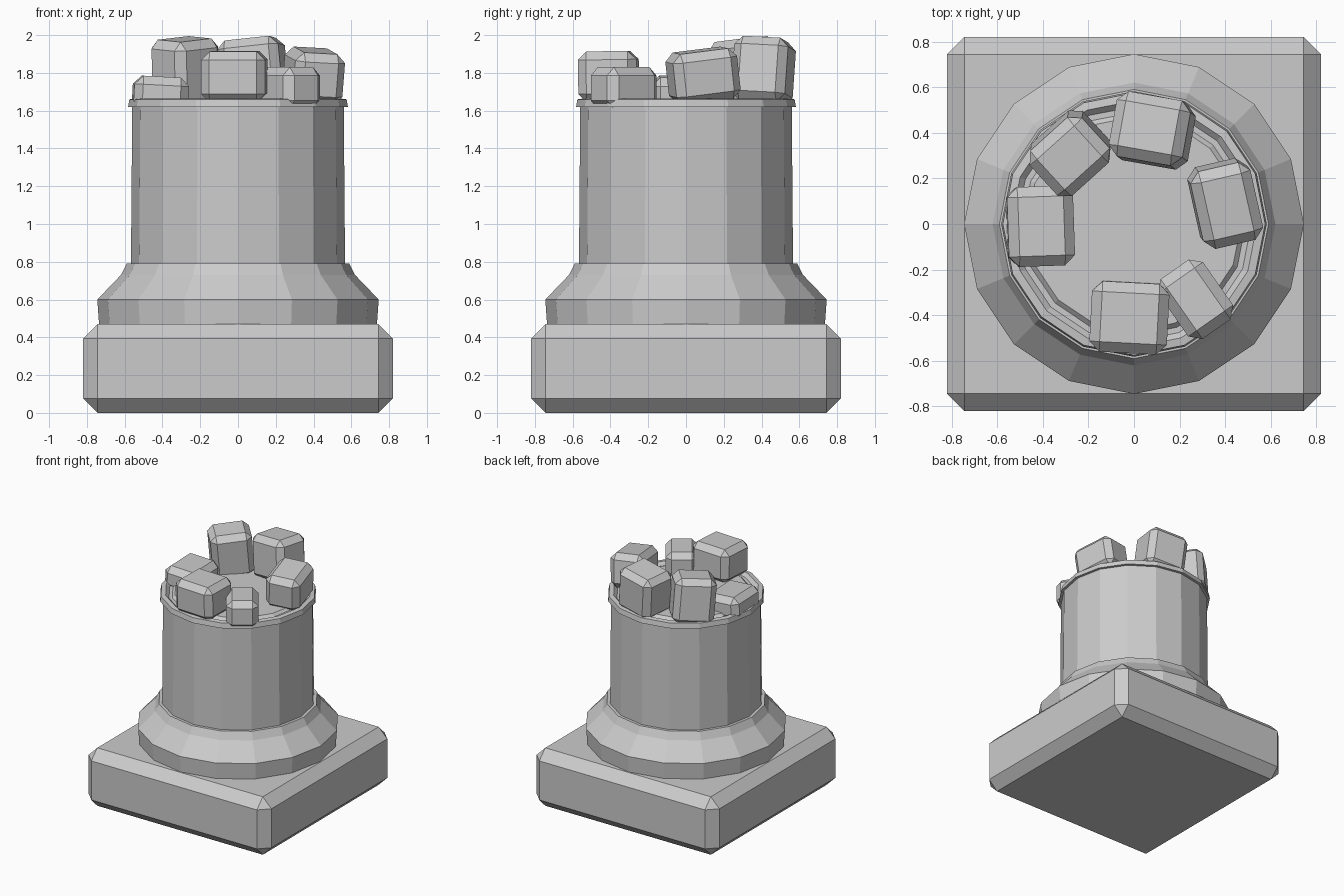
import bpy, bmesh
from math import radians, sin, cos, pi
from mathutils import Matrix, Vector, Euler

cube = bpy.data.objects.get("Cube")
if cube:
    bpy.data.objects.remove(cube, do_unlink=True)

stone = bpy.data.materials.new("light_grey_stone")
stone.use_nodes = True
GREY = (0.6, 0.6, 0.6, 1)
stone.diffuse_color = GREY
stone.node_tree.nodes["Principled BSDF"].inputs["Base Color"].default_value = GREY


def finish(bm, name):
    bmesh.ops.recalc_face_normals(bm, faces=bm.faces)
    mesh = bpy.data.meshes.new(name)
    bm.to_mesh(mesh)
    bm.free()
    mesh.materials.append(stone)
    obj = bpy.data.objects.new(name, mesh)
    bpy.context.collection.objects.link(obj)
    return obj


def chamfered_block(name, centre, size, chamfer, turn=(0, 0, 0)):
    bm = bmesh.new()
    bmesh.ops.create_cube(bm, size=1)
    bmesh.ops.scale(bm, vec=size, verts=bm.verts)
    bmesh.ops.bevel(bm, geom=bm.edges[:], offset=chamfer, segments=1,
                    profile=0.5, affect='EDGES')
    rot = Euler([radians(a) for a in turn]).to_matrix().to_4x4()
    bm.transform(Matrix.Translation(Vector(centre)) @ rot)
    return finish(bm, name)


def turned(name, profile, sides=16):
    """Closed solid from (radius, height) rings, bottom to top."""
    bm = bmesh.new()
    rings = [[bm.verts.new((r * cos(2 * pi * i / sides), r * sin(2 * pi * i / sides), z))
              for i in range(sides)] for r, z in profile]
    for low, high in zip(rings, rings[1:]):
        for i in range(sides):
            j = (i + 1) % sides
            bm.faces.new((low[i], low[j], high[j], high[i]))
    bm.faces.new(rings[0])
    bm.faces.new(rings[-1])
    return finish(bm, name)


# Square plinth and the flared foot of the column
chamfered_block("plinth", (0, 0, 0.235), (1.64, 1.64, 0.47), 0.077)
turned("column_foot", [(0.735, 0.46), (0.745, 0.6), (0.62, 0.73), (0.59, 0.79), (0.5, 0.79)])

# Shaft with a thin lip and a sunken groove around its broken top
turned("column_shaft", [(0.567, 0.75), (0.56, 1.62), (0.582, 1.62), (0.575, 1.66),
                        (0.54, 1.665), (0.515, 1.64), (0.49, 1.64), (0.47, 1.66)])

# Loose stones around the rim: centre, size, tilt
stones = {
    "low_left": ((-0.41, -0.01, 1.69), (0.29, 0.35, 0.18), (0, 3, 2)),
    "back_left": ((-0.28, 0.31, 1.80), (0.31, 0.27, 0.36), (4, -5, 42)),
    "back": ((0.08, 0.41, 1.81), (0.33, 0.29, 0.34), (-3, -6, -10)),
    "right": ((0.40, 0.09, 1.785), (0.27, 0.35, 0.27), (7, 3, 13)),
    "front_right": ((0.27, -0.33, 1.72), (0.24, 0.32, 0.22), (0, 0, 35)),
    "front": ((-0.02, -0.41, 1.78), (0.34, 0.31, 0.27), (1, 0, -3)),
}
for name, (centre, size, tilt) in stones.items():
    chamfered_block(name + "_stone", centre, size, 0.045, tilt)
